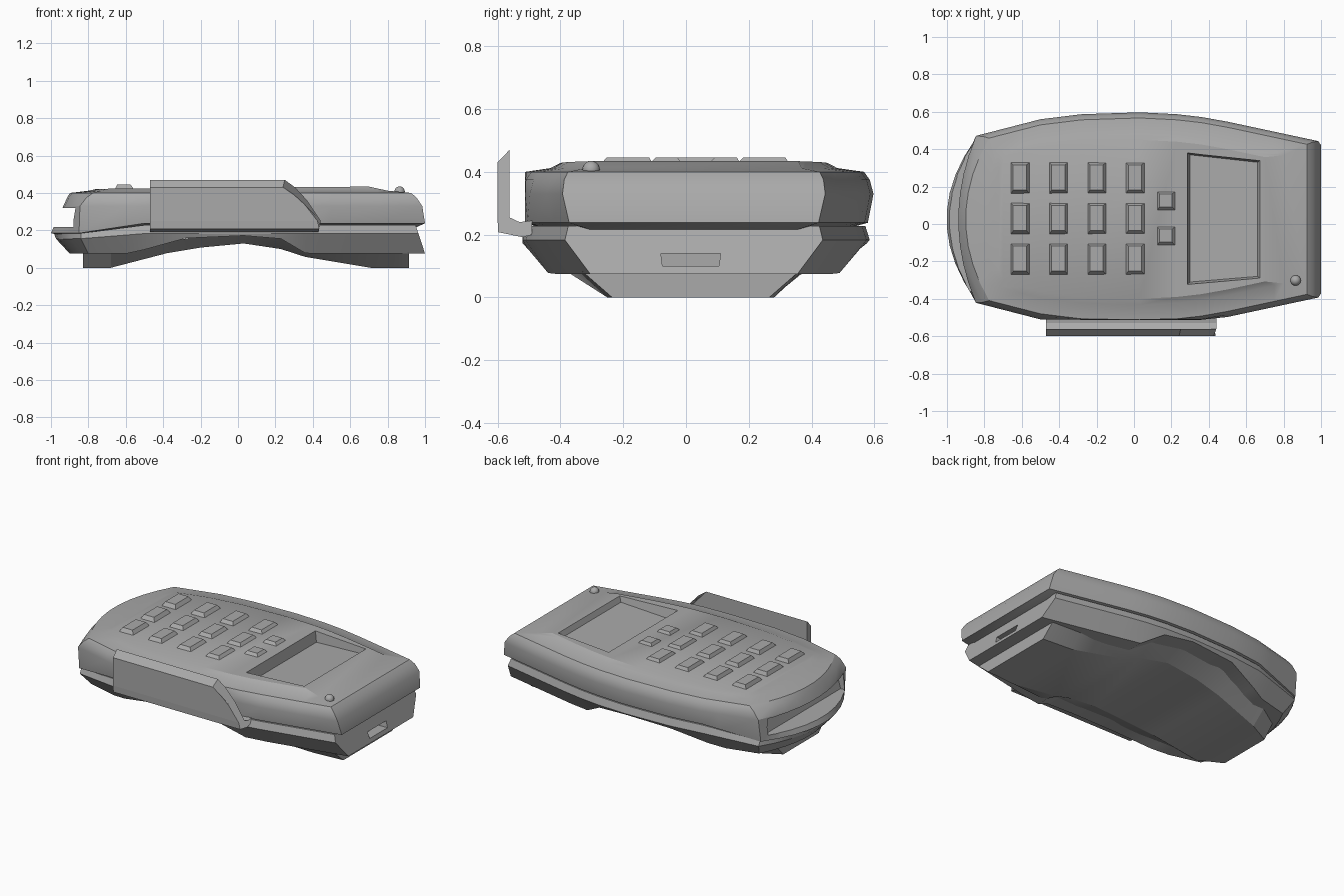
import bpy, bmesh, math

if "Cube" in bpy.data.objects:
    bpy.data.objects.remove(bpy.data.objects["Cube"])

CY = 0.025                      # body centre line in y
XS = [1, .75, .5, .36, .23, .03, -.28, -.5, -.6, -.85]

# dark grey plastic
plastic = bpy.data.materials.new("plastic")
plastic.diffuse_color = (.4, .4, .4, 1)
plastic.use_nodes = True
plastic.node_tree.nodes["Principled BSDF"].inputs["Base Color"].default_value = plastic.diffuse_color


def interp(table, x):
    if x <= table[0][0]:
        return table[0][1]
    for (a, va), (b, vb) in zip(table, table[1:]):
        if x <= b:
            return va + (vb - va) * (x - a) / (b - a)
    return table[-1][1]


def width(x):
    return interp([(-.85, .445), (-.5, .535), (-.28, .562), (.03, .572), (.23, .562),
                   (.36, .547), (.5, .522), (1, .415)], x)


def arch(x):                    # lower edge of the lower shell
    return interp([(-.58, .075), (-.28, .158), (.03, .172), (.23, .155), (.36, .078), (.5, .075)], x)


def left_drop(x):               # seam falls toward the left end
    return interp([(-.85, 1), (-.5, 0)], x)


def value(v, x):
    return v(x) if callable(v) else v


def make(name, verts, faces, angle=None):
    me = bpy.data.meshes.new(name)
    me.from_pydata(verts, [], faces)
    bm = bmesh.new()
    bm.from_mesh(me)
    bmesh.ops.recalc_face_normals(bm, faces=bm.faces)
    bm.to_mesh(me)
    bm.free()
    me.materials.append(plastic)
    ob = bpy.data.objects.new(name, me)
    bpy.context.collection.objects.link(ob)
    if angle:
        smooth(ob, angle)
    return ob


def activate(ob):
    bpy.ops.object.select_all(action='DESELECT')
    ob.select_set(True)
    bpy.context.view_layer.objects.active = ob


def smooth(ob, angle):
    activate(ob)
    bpy.ops.object.shade_smooth_by_angle(angle=math.radians(angle))


def cut(ob, cutter):
    activate(ob)
    m = ob.modifiers.new("cut", 'BOOLEAN')
    m.operation, m.solver, m.object = 'DIFFERENCE', 'EXACT', cutter
    bpy.ops.object.modifier_apply(modifier=m.name)
    bpy.data.objects.remove(cutter)


def ring(z, inset, corner, tip, right, ymin):
    """Plan outline: tapered sides, flat right end, arched left end."""
    xs = [right] + XS[1:-1] + [corner]
    if right < .75:
        xs[1] = (right + .5) / 2
    side = [(x, width(x) - value(inset, x)) for x in xs]
    w = side[-1][1]
    ts = [1 - 2 * i / 9 for i in range(1, 9)]
    arc = [(tip + (corner - tip) * t * t, w * t) for t in ts]
    pts = side + arc + [(x, -y) for x, y in reversed(side)]
    return [(x, max(y + CY, ymin), value(z, x)) for x, y in pts]


def stack(name, levels, ymin, angle=None):
    rings = [ring(*lv, ymin) for lv in levels]
    n = len(rings[0])
    verts = [v for r in rings for v in r]
    faces = [(k * n + i, k * n + (i + 1) % n, (k + 1) * n + (i + 1) % n, (k + 1) * n + i)
             for k in range(len(rings) - 1) for i in range(n)]
    for o in (0, (len(rings) - 1) * n):      # caps as strips across the body
        faces += [(o + i, o + i + 1, o + n - 2 - i, o + n - 1 - i) for i in range(n // 2 - 1)]
    return make(name, verts, faces, angle)


def prism(name, bottom, top):
    n = len(bottom)
    faces = [tuple(range(n)), tuple(range(n, 2 * n))]
    faces += [(i, (i + 1) % n, n + (i + 1) % n, n + i) for i in range(n)]
    return make(name, bottom + top, faces)


def rect(x0, x1, y0, y1, z):
    return [(x0, y0, z), (x1, y0, z), (x1, y1, z), (x0, y1, z)]


def deck_z(x):
    return .422 + .012 * (x + .75) / 1.45


# upper shell with raised deck: z, inset, corner x, tip x, right x
upper = stack("upper_shell", [
    (lambda x: .215 - .04 * left_drop(x), .10, -.84, -.96, .95),
    (lambda x: .238 - .053 * left_drop(x), .018, -.85, -1.002, 1.0),
    (.33, 0, -.845, -.935, .985),
    (.375, .012, -.81, -.915, .955),
    (.40, .03, -.775, -.90, .925),
    (.412, .115, -.73, -.80, .80),
    (deck_z, .147, -.70, -.755, .70)], -.512)

# card slot in the left end
cut(upper, prism("slot_cutter", rect(-1.2, -.85, -.36, .41, .217), rect(-1.2, -.82, -.36, .41, .32)))

# sunken screen with sloping floor
cut(upper, prism("screen_cutter",
                 [(.30, -.31, .365), (.66, -.28, .40), (.66, .33, .40), (.30, .37, .365)],
                 [(.283, -.325, .44), (.677, -.29, .44), (.677, .34, .44), (.283, .382, .44)]))
smooth(upper, 28)

# lower shell with arched bottom edge
lower = stack("lower_shell", [
    (arch, lambda x: .02 + .065 * (.175 - arch(x)) / .1, -.80, -.90, 1.0),
    (lambda x: .183 - .028 * left_drop(x), .012, -.84, -.975, .965),
    (lambda x: .228 - .045 * left_drop(x), .026, -.84, -.985, .95)], -.52)

# connector port in the right end
cut(lower, prism("port_cutter", rect(.93, 1.1, -.075, .105, .10), rect(.93, 1.1, -.08, .11, .14)))
smooth(lower, 20)

# arched base with two feet: x, half width at top, half width at bottom, bottom z
base = [(-.83, .26, .18, 0), (-.68, .36, .26, 0), (-.38, .43, .30, .078), (-.2, .45, .32, .108),
        (.03, .47, .33, .13), (.23, .44, .31, .10), (.36, .40, .29, .058), (.71, .355, .265, 0),
        (.915, .345, .25, 0)]
bv, bf = [], []
for x, ht, hb, z in base:
    zt = arch(x) + .008
    bv += [(x, CY - 0.01 + s * h, zz) for s, h, zz in ((-1, ht, zt), (-1, hb, z), (1, hb, z), (1, ht, zt))]
for k in range(len(base) - 1):
    bf += [(4 * k + i, 4 * k + (i + 1) % 4, 4 * k + 4 + (i + 1) % 4, 4 * k + 4 + i) for i in range(4)]
e = 4 * (len(base) - 1)
make("base", bv, bf + [(0, 1, 2, 3), (e, e + 1, e + 2, e + 3)], 20)

# swipe reader rail along the front: y, z, right end x
rail = [(-.49, .245, .44), (-.49, .20, .43), (-.52, .192, .43), (-.598, .208, .435), (-.6, .25, .425),
        (-.6, .34, .355), (-.6, .39, .30), (-.6, .43, .24), (-.562, .47, .25), (-.562, .43, .305),
        (-.562, .36, .37), (-.562, .255, .44), (-.53, .24, .44)]
prism("swipe_rail", [(-.47, y, z) for y, z, _ in rail], [(x, y, z) for y, z, x in rail])


# keys
def key(name, x, y, hx, hy):
    z = deck_z(x) - .008
    d = .022
    prism(name, rect(x - hx, x + hx, y - hy, y + hy, z),
          rect(x - hx + d * .7, x + hx - d, y - hy + d * 1.1, y + hy - d * .7, .446))


for c in range(4):
    for r in range(3):
        key(f"key_{c}_{r}", -.607 + .205 * c, .245 - .217 * r, .054, .087)
for i, y in enumerate((.122, -.066)):
    key(f"function_key_{i}", .173, y, .053, .055)

# status light
bpy.ops.mesh.primitive_uv_sphere_add(segments=16, ring_count=10, radius=.028, location=(.864, -.302, .407))
led = bpy.context.object
led.name = "status_light"
led.data.materials.append(plastic)
smooth(led, 40)
